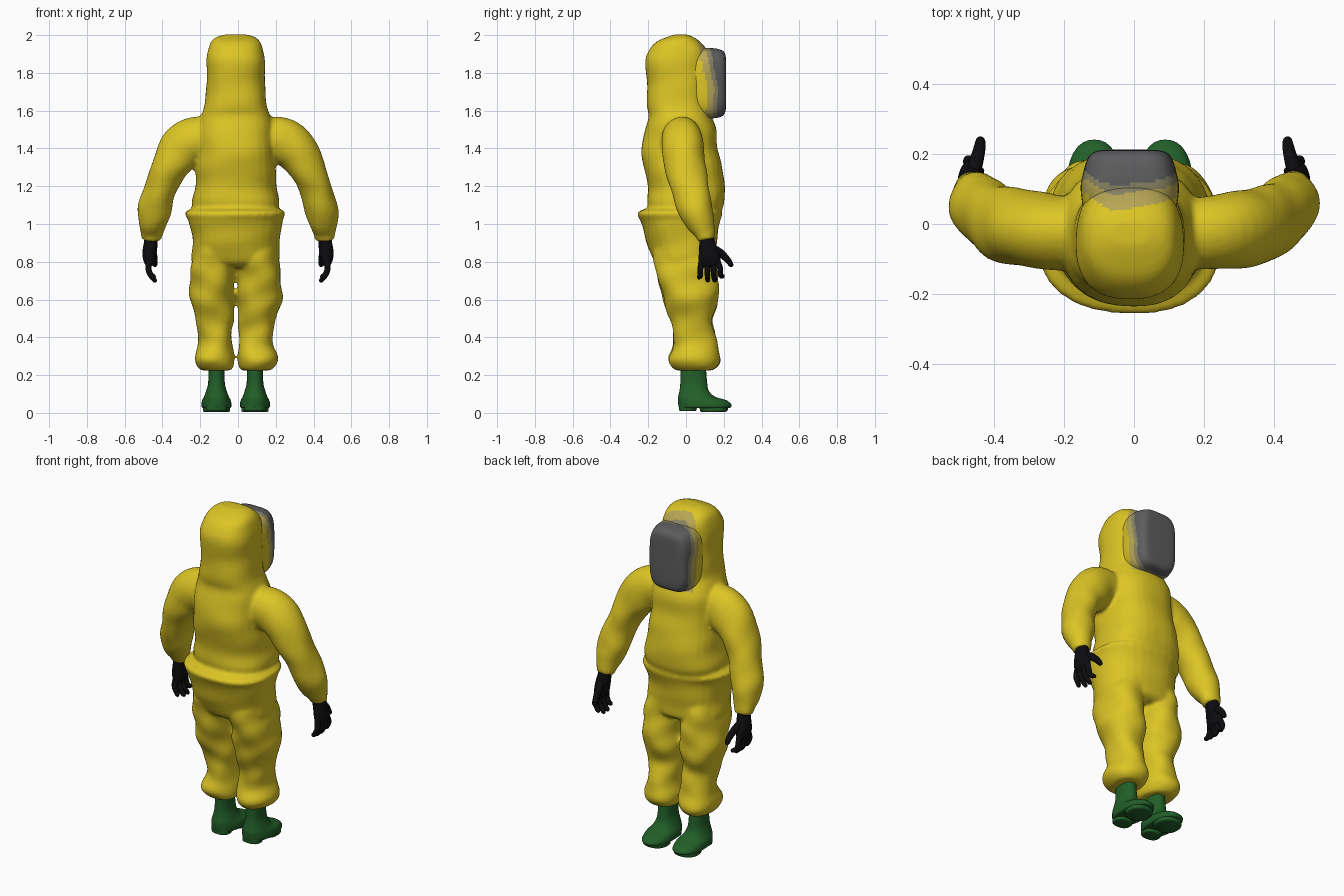
import bpy, bmesh
from math import sin, cos, pi
from mathutils import Vector

cube = bpy.data.objects.get("Cube")
if cube:
    bpy.data.objects.remove(cube, do_unlink=True)

X, Y, Z = Vector((1, 0, 0)), Vector((0, 1, 0)), Vector((0, 0, 1))
MID = -0.012          # the hood and legs sit slightly off centre


def material(name, rgb, rough=0.6):
    m = bpy.data.materials.new(name)
    m.use_nodes = True
    m.diffuse_color = (*rgb, 1)
    node = m.node_tree.nodes["Principled BSDF"]
    node.inputs["Base Color"].default_value = (*rgb, 1)
    node.inputs["Roughness"].default_value = rough
    return m


YELLOW = material("suit yellow", (0.72, 0.56, 0.018))
KHAKI = material("visor rim khaki", (0.47, 0.38, 0.09))
TAN = material("visor edge grey tan", (0.25, 0.23, 0.13))
GREY = material("visor grey", (0.11, 0.11, 0.115))
GREEN = material("boot green", (0.016, 0.115, 0.022))
BLACK = material("glove black", (0.004, 0.004, 0.005))
HOOD = [YELLOW, KHAKI, TAN, GREY]


def spline(rows, sub):
    """Catmull-Rom through rows of equal length."""
    out = []
    for i in range(len(rows) - 1):
        a, b, c, d = rows[max(i - 1, 0)], rows[i], rows[i + 1], rows[min(i + 2, len(rows) - 1)]
        for k in range(sub):
            t = k / sub
            out.append([q + t / 2 * (r - p + t * (2*p - 5*q + 4*r - s + t * (3*(q - r) + s - p)))
                        for p, q, r, s in zip(a, b, c, d)])
    return out + [list(rows[-1])]


def loft(bm, rows, axes=(X, Y), sides=32, sub=4, power=2.0, fold=0.0, phase=0.0, side=1, mid=0.0):
    """Skin rings (x, y, z, radius a, radius b); axes=None follows the path."""
    rows = spline(rows, sub)
    rings = []
    for i, (x, y, z, ra, rb) in enumerate(rows):
        if axes:
            u, v = axes
        else:
            t = Vector(rows[min(i + 1, len(rows) - 1)][:3]) - Vector(rows[max(i - 1, 0)][:3])
            u = Y.cross(t).normalized()
            v = t.normalized().cross(u)
        ring = []
        for k in range(sides):
            a = 2 * pi * k / sides
            c, s = cos(a), sin(a)
            f = (abs(c) ** power + abs(s) ** power) ** (-1 / power)
            f *= 1 + fold * (sin(3*a + 22*z + phase) + 0.8 * sin(2*a - 43*z + 2*phase))
            p = Vector((x, y, z)) + u * (c * f * ra) + v * (s * f * rb)
            ring.append(bm.verts.new((side * p.x + mid, p.y, p.z)))
        rings.append(ring)
    for r, q in zip(rings, rings[1:]):
        for k in range(sides):
            n = (k + 1) % sides
            bm.faces.new((r[k], r[n], q[n], q[k]))
    bm.faces.new(rings[0][::-1])
    bm.faces.new(rings[-1])


def upright(rows):
    """(z, x centre, half width, back y, front y) to loft rings."""
    return [(x, (b + f) / 2, z, w, (f - b) / 2) for z, x, w, b, f in rows]


def finish(bm, name, mats):
    bmesh.ops.recalc_face_normals(bm, faces=bm.faces)
    for f in bm.faces:
        f.smooth = True
    for e in bm.edges:
        e.smooth = e.calc_face_angle(0) < 0.8
    mesh = bpy.data.meshes.new(name)
    bm.to_mesh(mesh)
    bm.free()
    for m in mats:
        mesh.materials.append(m)
    ob = bpy.data.objects.new(name, mesh)
    bpy.context.collection.objects.link(ob)
    return ob


def paint_visor_bands(mesh):
    """Colour bands run forward from the hood to the window."""
    for p in mesh.polygons:
        x, y, z = p.center
        edge = 0.04 + 0.05 * min(1, abs(x - MID) / 0.14) ** 2 + 0.12 * max(0, 1.9 - z)
        edge += 0.007 * sin(35 * x + 1) + 0.006 * sin(30 * z)
        depth = y - edge
        p.material_index = 0 if z < 1.555 else sum(depth > d for d in (0, 0.04, 0.065))


# Suit: torso with hood, trousers, legs and sleeves
bm = bmesh.new()
loft(bm, upright([
    (1.03, MID, .21, -.18, .15), (1.07, MID, .225, -.19, .185), (1.12, MID, .23, -.205, .205),
    (1.2, MID, .215, -.2, .205), (1.3, MID, .21, -.225, .19), (1.4, MID, .2, -.235, .168),
    (1.5, MID, .2, -.215, .16), (1.57, MID, .182, -.2, .135), (1.63, MID, .165, -.207, .115),
    (1.75, MID, .154, -.205, .12), (1.86, MID, .154, -.218, .12), (1.92, MID, .146, -.195, .11),
    (1.965, MID, .13, -.155, .075), (1.99, MID, .1, -.1, .04), (2.003, MID, .055, -.06, .005)]),
    power=2.5, fold=.008)
loft(bm, upright([
    (1.085, MID, .225, -.2, .17), (1.06, MID, .268, -.255, .19), (1.02, MID, .25, -.245, .18),
    (.96, MID, .236, -.225, .168), (.88, MID, .23, -.2, .162), (.8, MID, .23, -.165, .155),
    (.77, MID, .2, -.12, .12)]), power=2.4, fold=.012)
LEG = upright([
    (.9, .115, .1, -.17, .14), (.78, .12, .114, -.165, .16), (.7, .125, .115, -.145, .165),
    (.6, .126, .118, -.12, .172), (.5, .112, .1, -.085, .14), (.44, .11, .092, -.07, .148),
    (.36, .108, .09, -.068, .165), (.29, .115, .106, -.092, .183), (.25, .112, .1, -.075, .168),
    (.225, .106, .078, -.05, .14)])
SLEEVE = [
    (.1, -.03, 1.43, .11, .1), (.21, -.025, 1.445, .125, .105), (.29, -.015, 1.405, .122, .11),
    (.36, -.005, 1.305, .098, .11), (.41, .02, 1.19, .084, .1), (.44, .05, 1.08, .09, .092),
    (.452, .075, 1.01, .076, .078), (.457, .098, .955, .06, .055), (.46, .108, .915, .05, .046)]
for side in (1, -1):
    loft(bm, LEG, fold=.033, phase=1.3 * side, side=side, mid=MID, power=2.2)
    loft(bm, SLEEVE, axes=None, fold=.022, phase=side, side=side)
raw = finish(bm, "protective_suit", HOOD)
remesh = raw.modifiers.new("Fuse", "REMESH")
remesh.mode = "VOXEL"
remesh.voxel_size = 0.011
remesh.use_smooth_shade = True
smooth = raw.modifiers.new("Soften", "SMOOTH")
smooth.iterations = 4
bpy.context.view_layer.update()
fused = bpy.data.meshes.new_from_object(raw.evaluated_get(bpy.context.evaluated_depsgraph_get()))
raw.modifiers.clear()
raw.data = fused
if not fused.materials:
    for m in HOOD:
        fused.materials.append(m)
for p in fused.polygons:
    p.use_smooth = True
paint_visor_bands(fused)

# Visor: a rounded window standing out of the hood
bm = bmesh.new()
loft(bm, [(MID, y, 1.745, w, h) for y, w, h in (
    (.02, .13, .17), (.1, .141, .186), (.15, .133, .185), (.185, .122, .177),
    (.203, .108, .163), (.211, .085, .135), (.213, .04, .07))],
    axes=(X, Z), sides=64, sub=6, power=4)
paint_visor_bands(finish(bm, "visor", HOOD).data)

# Boots and gloves
BOOT = upright([
    (.25, .102, .042, -.03, .105), (.16, .102, .044, -.03, .112), (.115, .102, .055, -.035, .122),
    (.085, .102, .066, -.042, .155), (.068, .102, .075, -.043, .212), (.045, .102, .08, -.041, .24),
    (.03, .102, .078, -.038, .238), (.025, .102, .07, -.03, .228)])
FOREFOOT = upright([(.035, .102, .07, .07, .225), (.012, .102, .072, .075, .22), (.006, .102, .066, .08, .21)])
HEEL = upright([(.04, .102, .055, -.038, .06), (.015, .102, .055, -.036, .055), (.01, .102, .05, -.03, .05)])
PALM = [
    (.46, .108, .94, .034, .038), (.462, .112, .9, .036, .042), (.467, .118, .86, .038, .05),
    (.47, .124, .82, .034, .058), (.468, .127, .785, .022, .054), (.465, .128, .775, .01, .04)]
# finger: knuckle y, tip y, tip z, tip x
FINGERS = [(.082, .07, .715, .45), (.112, .115, .7, .44), (.142, .152, .7, .44), (.168, .195, .722, .445)]
for side, word in ((-1, "left"), (1, "right")):
    bm = bmesh.new()
    loft(bm, BOOT, side=side, mid=MID, power=2.3)
    loft(bm, FOREFOOT, side=side, mid=MID, power=2.3)
    loft(bm, HEEL, side=side, mid=MID, power=2.5)
    finish(bm, word + "_boot", [GREEN])

    bm = bmesh.new()
    loft(bm, PALM, axes=None, sides=20, side=side)
    for ky, ty, tz, tx in FINGERS:
        my = (ky + ty) / 2
        loft(bm, [(.47, ky, .8, .017, .017), (.474, my, .762, .016, .016), (.462, my, .73, .015, .015),
                  (tx, ty, tz, .012, .012), (tx - .004, ty, tz - .008, .004, .004)],
             axes=None, sides=10, sub=3, side=side)
    loft(bm, [(.462, .14, .875, .02, .02), (.45, .185, .845, .02, .021), (.442, .222, .808, .017, .017),
              (.44, .24, .782, .013, .013), (.44, .245, .774, .004, .004)],
         axes=None, sides=10, sub=3, side=side)
    finish(bm, word + "_glove", [BLACK])
